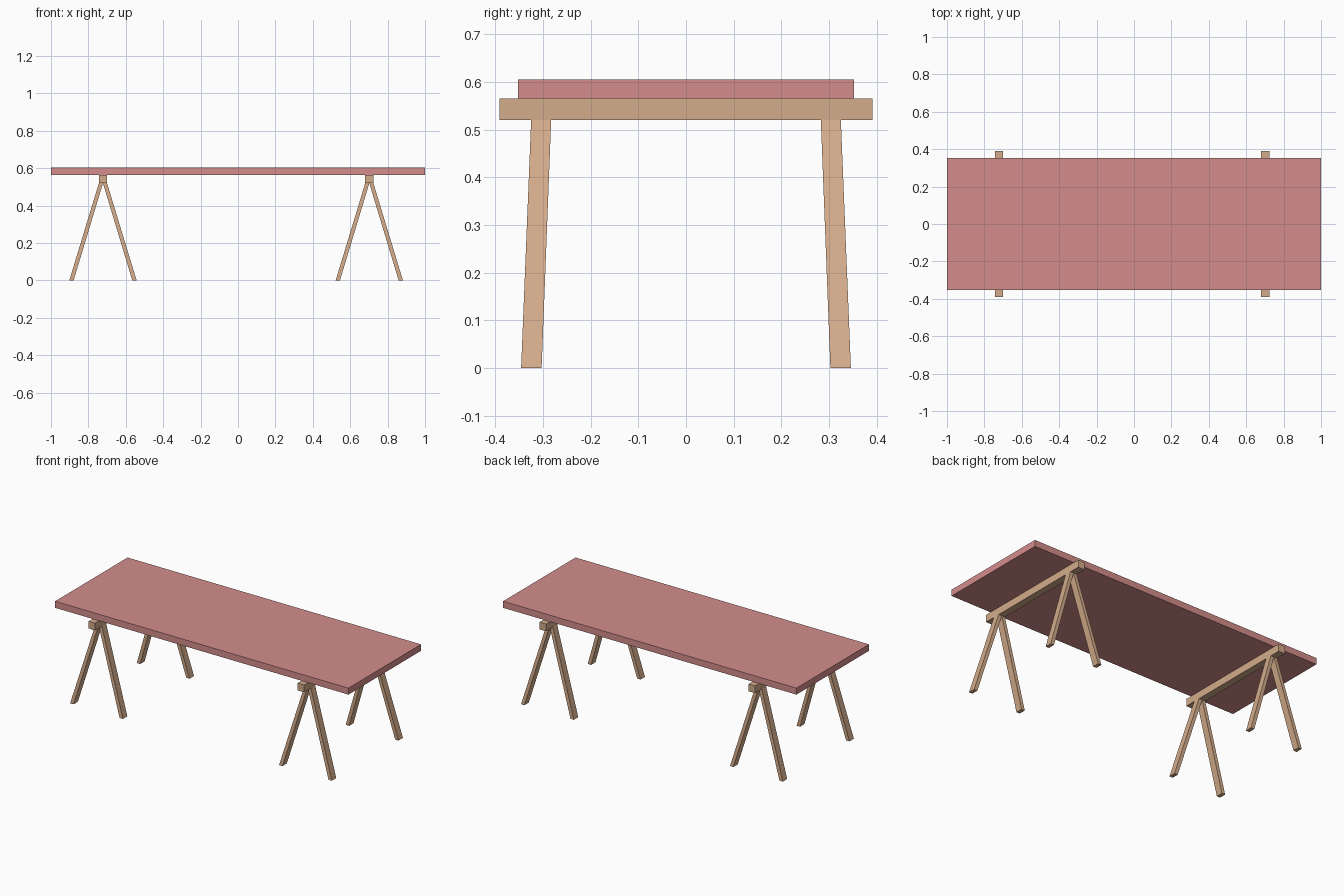
import bpy

if "Cube" in bpy.data.objects:
    bpy.data.objects.remove(bpy.data.objects["Cube"])


def srgb(*rgb):
    return tuple(((c / 255 + 0.055) / 1.055) ** 2.4 for c in rgb) + (1.0,)


def material(name, colour):
    m = bpy.data.materials.new(name)
    m.diffuse_color = colour
    m.use_nodes = True
    m.node_tree.nodes["Principled BSDF"].inputs["Base Color"].default_value = m.diffuse_color
    return m


red = material("dusty_red", srgb(212, 141, 140))
wood = material("pale_wood", srgb(212, 172, 139))


def prism(name, mat, low, high):
    """Six-sided block between two level rectangles (x0, x1, y0, y1, z)."""
    verts = []
    for x0, x1, y0, y1, z in (low, high):
        verts += [(x0, y0, z), (x1, y0, z), (x1, y1, z), (x0, y1, z)]
    faces = [(3, 2, 1, 0), (4, 5, 6, 7)]
    faces += [(i, (i + 1) % 4, (i + 1) % 4 + 4, i + 4) for i in range(4)]
    mesh = bpy.data.meshes.new(name)
    mesh.from_pydata(verts, [], faces)
    mesh.materials.append(mat)
    obj = bpy.data.objects.new(name, mesh)
    bpy.context.collection.objects.link(obj)
    return obj


def span(centre, sign, a, b):
    """Ordered range from offsets a and b on one side of a centre."""
    return tuple(sorted((centre + sign * a, centre + sign * b)))


# Table top
prism("table_top", red, (-1, 1, -0.353, 0.353, 0.565), (-1, 1, -0.353, 0.353, 0.605))

# Two trestles, each a beam on four splayed legs
for side, cx in (("left", -0.722), ("right", 0.702)):
    beam = (cx - 0.022, cx + 0.022, -0.391, 0.391)
    prism(side + "_beam", wood, beam + (0.52,), beam + (0.565,))
    for sx in (-1, 1):
        for sy in (-1, 1):
            foot = span(cx, sx, 0.157, 0.180) + span(0, sy, 0.303, 0.346)
            head = span(cx, sx, 0.0, 0.022) + span(0, sy, 0.283, 0.325)
            prism(side + "_leg", wood, foot + (0.0,), head + (0.52,))
